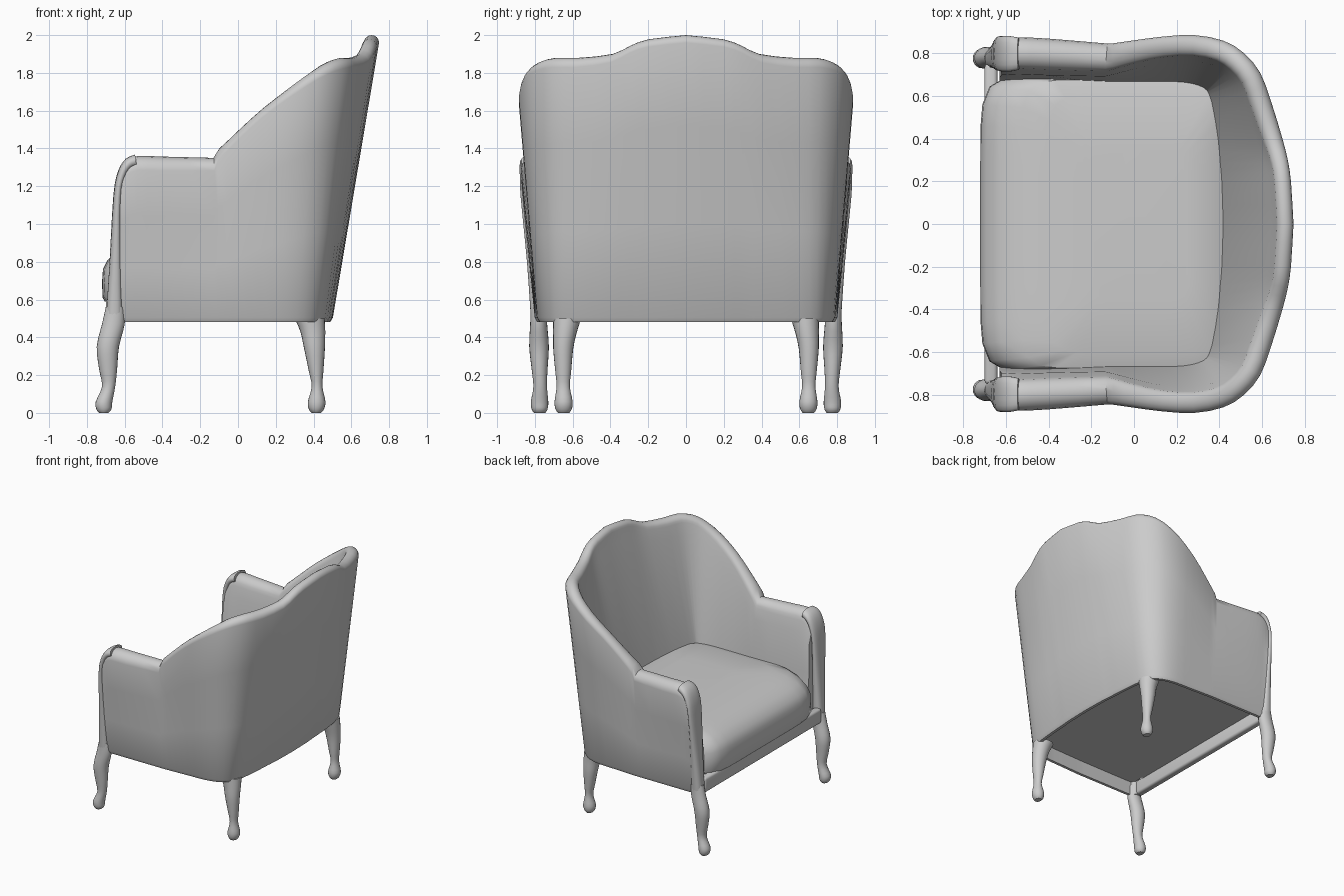
import bpy, bmesh, math
from mathutils import Vector

if "Cube" in bpy.data.objects:
    bpy.data.objects.remove(bpy.data.objects["Cube"])

# One upholstery colour for the whole chair
grey = bpy.data.materials.new("plain_grey")
grey.use_nodes = True
colour = (0.6, 0.6, 0.6, 1)
grey.diffuse_color = colour
grey.node_tree.nodes["Principled BSDF"].inputs["Base Color"].default_value = colour


def finish(name, bm, angle=45):
    bmesh.ops.recalc_face_normals(bm, faces=bm.faces)
    mesh = bpy.data.meshes.new(name)
    bm.to_mesh(mesh)
    bm.free()
    mesh.materials.append(grey)
    obj = bpy.data.objects.new(name, mesh)
    bpy.context.collection.objects.link(obj)
    bpy.ops.object.select_all(action="DESELECT")
    obj.select_set(True)
    bpy.context.view_layer.objects.active = obj
    bpy.ops.object.shade_smooth_by_angle(angle=math.radians(angle))
    return obj


def loft(name, rings):
    """Skin a list of closed point rings and cap both ends."""
    bm = bmesh.new()
    loops = [[bm.verts.new(p) for p in ring] for ring in rings]
    for a, b in zip(loops, loops[1:]):
        for i in range(len(a)):
            j = (i + 1) % len(a)
            bm.faces.new((a[i], a[j], b[j], b[i]))
    bm.faces.new(loops[0])
    bm.faces.new(loops[-1])
    return finish(name, bm)


def oval(power, count):
    """Unit superellipse; a higher power gives squarer corners."""
    for i in range(count):
        a = math.tau * i / count
        c, s = math.cos(a), math.sin(a)
        k = (abs(c) ** power + abs(s) ** power) ** (-1 / power)
        yield c * k, s * k


def smooth_rows(rows, steps=3):
    """Catmull-Rom interpolation through rows of numbers."""
    rows = [Vector(r) for r in rows]
    out = []
    for i in range(len(rows) - 1):
        p0, p1, p2 = rows[max(i - 1, 0)], rows[i], rows[i + 1]
        p3 = rows[min(i + 2, len(rows) - 1)]
        for s in range(steps):
            t = s / steps
            out.append(p1 + (p2 - p0) * (t / 2)
                       + (p0 * 2 - p1 * 5 + p2 * 4 - p3) * (t * t / 2)
                       + (p1 * 3 - p0 - p2 * 3 + p3) * (t ** 3 / 2))
    return out + [rows[-1]]


def limb(name, side, rows, power=2):
    """Loft from rows of front x, front z, back x, back z, centre y, half width."""
    rings = []
    for fx, fz, bx, bz, y, w in smooth_rows(rows):
        rings.append([((fx + bx) / 2 + (bx - fx) / 2 * c, side * (y + w * s),
                       (fz + bz) / 2 + (bz - fz) / 2 * c) for c, s in oval(power, 20)])
    return loft(name, rings)


# Wraparound shell: base x, base y, rim x, rim y, rim height, rim thickness
arm = [(-.63, .80, -.63, .87, 1.27, .15), (-.6, .80, -.59, .872, 1.335, .15),
       (-.55, .80, -.53, .874, 1.36, .15), (-.4, .80, -.4, .868, 1.357, .15),
       (-.13, .80, -.125, .845, 1.35, .135)]
wing = [(-.11, .80, -.105, .845, 1.40, .125), (0, .795, 0, .86, 1.5, .11),
        (.1, .79, .13, .877, 1.615, .1), (.22, .785, .28, .885, 1.725, .1),
        (.31, .77, .42, .858, 1.815, .1), (.38, .74, .515, .80, 1.86, .1),
        (.43, .69, .59, .71, 1.88, .1), (.46, .6, .64, .58, 1.88, .1),
        (.48, .42, .695, .40, 1.90, .09), (.487, .3, .72, .3, 1.945, .08),
        (.495, .2, .735, .2, 1.978, .08), (.5, 0, .747, 0, 2, .08)]
half = smooth_rows(arm, 2) + smooth_rows(wing, 2)
path = half + [Vector((r[0], -r[1], r[2], -r[3], *r[4:])) for r in reversed(half[:-1])]


def inward(i, k):
    """Horizontal direction from the outline towards the seat."""
    a, b = path[max(i - 1, 0)], path[min(i + 1, len(path) - 1)]
    d = Vector((b[k] - a[k], b[k + 1] - a[k + 1], 0)).normalized()
    return Vector((d.y, -d.x, 0))


floor, deck, seat = .49, .59, .9
sections = []
for i, (bx, by, tx, ty, tz, th) in enumerate(path):
    r = th / 2
    base, rim = Vector((bx, by, floor)), Vector((tx, ty, tz - r))
    n0, n1 = inward(i, 0), inward(i, 2)

    def outer(z):
        return base.lerp(rim, (z - floor) / (rim.z - floor))

    ring = [base + n0 * .012 - Vector((0, 0, .01)), outer(floor + .015)]
    ring += [base.lerp(rim, f) for f in (.35, .7)]
    for k in range(9):
        a = math.pi * k / 8
        ring.append(rim + n1 * r * (1 - math.cos(a)) + Vector((0, 0, r * math.sin(a))))
    # Inner wall thickens towards the seat, then a hollow underside
    ring += [outer(rim.z - .08) + n1 * (th + .015), outer(seat) + n0 * .155,
             outer(deck) + n0 * .155, outer(deck) + n0 * .045,
             base + n0 * .035 - Vector((0, 0, .01))]
    sections.append(ring)
loft("back_and_arms", sections)

# Seat cushion: height, front x, back x, half width
cushion = [(.59, -.705, .42, .69), (.61, -.717, .43, .695), (.69, -.72, .44, .695),
           (.76, -.715, .44, .695), (.81, -.69, .44, .69), (.86, -.63, .44, .685),
           (.895, -.53, .44, .675), (.915, -.4, .42, .6), (.925, -.2, .25, .35)]
loft("seat_cushion", [[((f + b) / 2 + (b - f) / 2 * c, w * s, z) for c, s in oval(9, 64)]
                      for z, f, b, w in cushion])

# Front rail under the cushion
bm = bmesh.new()
bmesh.ops.create_cube(bm, size=1)
for v in bm.verts:
    v.co = (-.67 + v.co.x * .06, v.co.y * 1.5, .545 + v.co.z * .12)
bmesh.ops.bevel(bm, geom=bm.edges[:], offset=.018, segments=3, affect="EDGES", profile=.5)
finish("front_rail", bm)

# Arm fronts and curved legs, one of each per side
for side, label in ((1, "rear_side"), (-1, "near_side")):
    limb("arm_front_" + label, side, [
        (-.70, .48, -.61, .48, .775, .045), (-.68, .8, -.615, .8, .785, .057),
        (-.66, 1.15, -.615, 1.13, .797, .078), (-.635, 1.28, -.595, 1.24, .797, .083),
        (-.595, 1.345, -.565, 1.29, .797, .083), (-.545, 1.368, -.535, 1.3, .797, .075)], 2.6)
    limb("front_leg_" + label, side, [
        (-.70, .56, -.6, .56, .78, .042), (-.72, .47, -.6, .47, .78, .045),
        (-.748, .35, -.63, .35, .778, .052), (-.735, .23, -.64, .23, .775, .042),
        (-.72, .14, -.65, .14, .772, .036), (-.753, .06, -.665, .06, .775, .046),
        (-.75, .02, -.67, .02, .775, .042), (-.735, 0, -.685, 0, .775, .03)])
    limb("back_leg_" + label, side, [
        (.3, .5, .46, .5, .63, .075), (.33, .43, .462, .43, .64, .063),
        (.35, .34, .46, .34, .65, .053), (.375, .22, .452, .22, .65, .042),
        (.39, .14, .447, .14, .65, .035), (.37, .06, .463, .06, .648, .048),
        (.375, .02, .455, .02, .648, .043), (.39, 0, .44, 0, .648, .03)])
